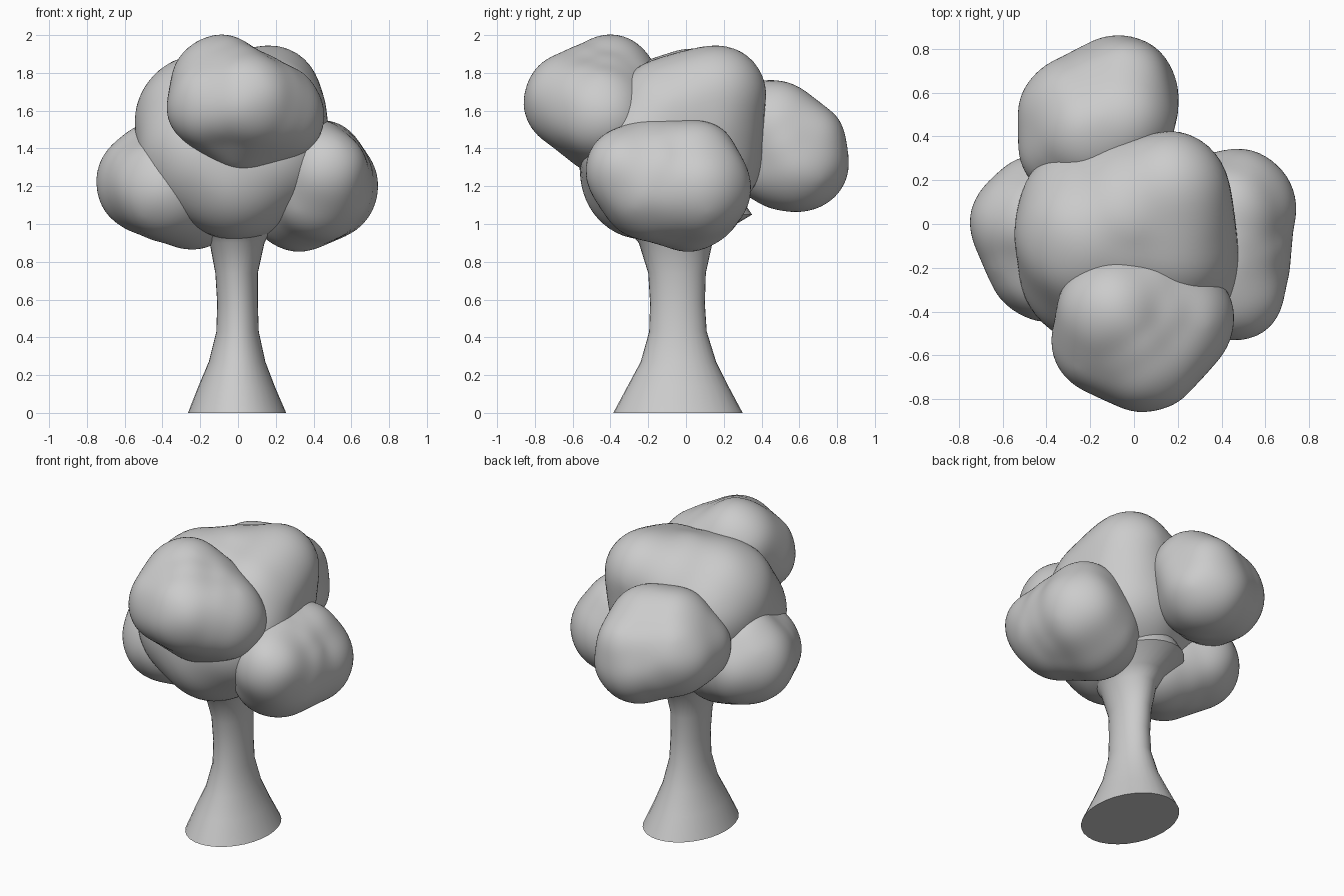
import bpy, bmesh, math
from itertools import combinations
from mathutils import Vector, noise

if "Cube" in bpy.data.objects:
    bpy.data.objects.remove(bpy.data.objects["Cube"])


def finish(name, bm, angle):
    bmesh.ops.recalc_face_normals(bm, faces=bm.faces)
    me = bpy.data.meshes.new(name)
    bm.to_mesh(me)
    bm.free()
    ob = bpy.data.objects.new(name, me)
    bpy.context.collection.objects.link(ob)
    bpy.ops.object.select_all(action='DESELECT')
    ob.select_set(True)
    bpy.context.view_layer.objects.active = ob
    bpy.ops.object.shade_smooth_by_angle(angle=math.radians(angle))


def ray_exit(origin, d, ball):
    """Distance at which a ray leaves a ball (0 if it misses)."""
    oc = origin - ball[0]
    b = oc.dot(d)
    disc = b * b - oc.dot(oc) + ball[1] ** 2
    return -b + math.sqrt(disc) if disc > 0 else 0.0


def clump(name, lumps):
    """Lumpy leaf mass: a sphere wrapped over balls and the bridges between them."""
    balls = [(Vector(b[:3]), b[3]) for b in lumps]
    centre = sum((b[0] for b in balls), Vector()) / len(balls)
    balls += [((a[0] + b[0]) / 2, (a[1] + b[1]) / 2) for a, b in combinations(balls, 2)]
    bm = bmesh.new()
    bmesh.ops.create_icosphere(bm, subdivisions=5, radius=1)
    for v in bm.verts:
        d = v.co.normalized()
        r = max(ray_exit(centre, d, b) for b in balls) + 0.006
        p = centre + d * r
        v.co = p + d * 0.012 * noise.noise(p * 5)
    for _ in range(8):
        bmesh.ops.smooth_vert(bm, verts=bm.verts, factor=0.5,
                              use_axis_x=True, use_axis_y=True, use_axis_z=True)
    finish(name, bm, 60)


# Foliage clumps: x, y, z, radius of each lump
clump("foliage_centre", [(0.17, 0.16, 1.69, 0.27), (-0.20, -0.06, 1.55, 0.35),
                         (-0.02, -0.22, 1.25, 0.34), (-0.17, -0.20, 1.37, 0.36),
                         (0.08, 0.04, 1.38, 0.37), (0.15, -0.22, 1.37, 0.34),
                         (-0.20, 0.05, 1.48, 0.33), (0.16, -0.10, 1.57, 0.31),
                         (0.0, -0.05, 1.23, 0.32)])
clump("foliage_front", [(-0.09, -0.41, 1.74, 0.26), (0.05, -0.60, 1.65, 0.26),
                        (0.20, -0.44, 1.58, 0.26), (0.03, -0.43, 1.52, 0.26),
                        (-0.14, -0.54, 1.63, 0.24), (0.02, -0.36, 1.68, 0.24)])
clump("foliage_right", [(0.47, 0.07, 1.20, 0.275), (0.42, -0.18, 1.20, 0.29),
                        (0.33, 0.02, 1.14, 0.285), (0.43, 0.04, 1.30, 0.25),
                        (0.46, -0.31, 1.28, 0.23), (0.40, -0.17, 1.29, 0.26)])
clump("foliage_left", [(-0.48, 0.0, 1.22, 0.27), (-0.44, 0.06, 1.20, 0.25),
                       (-0.39, -0.18, 1.20, 0.27), (-0.24, -0.05, 1.12, 0.26),
                       (-0.43, 0.0, 1.28, 0.255)])
clump("foliage_back", [(-0.07, 0.59, 1.33, 0.27), (-0.25, 0.50, 1.40, 0.275),
                       (-0.06, 0.48, 1.51, 0.25), (-0.20, 0.42, 1.51, 0.25),
                       (-0.10, 0.52, 1.34, 0.27), (-0.31, 0.34, 1.39, 0.22),
                       (-0.05, 0.63, 1.43, 0.22)])

# Trunk rings: z, x min, x max, y min, y max
rings = [(0.0, -0.265, 0.255, -0.385, 0.30), (0.14, -0.21, 0.195, -0.31, 0.225),
         (0.27, -0.155, 0.145, -0.24, 0.16), (0.43, -0.115, 0.11, -0.195, 0.11),
         (0.58, -0.11, 0.105, -0.19, 0.10), (0.74, -0.12, 0.105, -0.20, 0.105),
         (0.90, -0.15, 0.14, -0.25, 0.14), (0.96, -0.18, 0.17, -0.30, 0.20),
         (1.05, -0.27, 0.25, -0.41, 0.35), (1.2, -0.22, 0.2, -0.3, 0.25)]
N = 32
bm = bmesh.new()
loops = []
for z, x0, x1, y0, y1 in rings:
    loops.append([bm.verts.new(((x0 + x1) / 2 + (x1 - x0) / 2 * math.cos(t),
                                (y0 + y1) / 2 + (y1 - y0) / 2 * math.sin(t), z))
                  for t in (2 * math.pi * i / N for i in range(N))])
for a, b in zip(loops, loops[1:]):
    for i in range(N):
        j = (i + 1) % N
        bm.faces.new((a[i], a[j], b[j], b[i]))
bm.faces.new(loops[0])
bm.faces.new(loops[-1])
finish("trunk", bm, 45)
